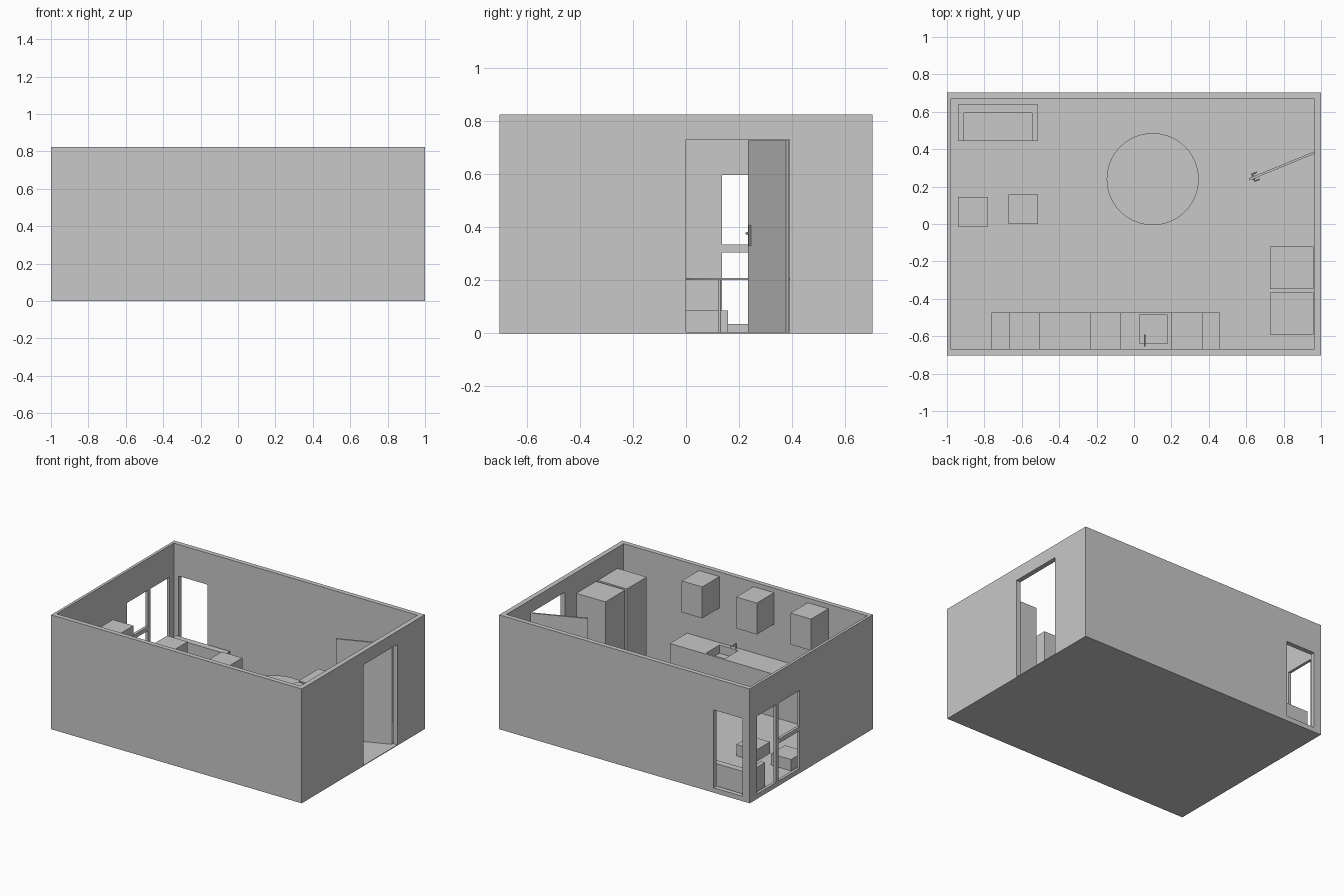
import bpy
import math
from mathutils import Matrix, Vector

cube = bpy.data.objects.get("Cube")
if cube:
    bpy.data.objects.remove(cube, do_unlink=True)

# Single plaster colour
GREY = (0.58, 0.58, 0.58, 1)
plaster = bpy.data.materials.new("plain_grey")
plaster.use_nodes = True
plaster.diffuse_color = GREY
plaster.node_tree.nodes["Principled BSDF"].inputs["Base Color"].default_value = GREY


def box(name, x, y, z):
    """Box from its (min, max) range on each axis."""
    size = [b - a for a, b in (x, y, z)]
    mid = [(a + b) / 2 for a, b in (x, y, z)]
    bpy.ops.mesh.primitive_cube_add(size=1)
    ob = bpy.context.object
    ob.name = name
    ob.data.transform(Matrix.Translation(mid) @ Matrix.Diagonal((*size, 1)))
    ob.data.materials.append(plaster)
    return ob


def cylinder(name, radius, start, end, sides=16):
    start, end = Vector(start), Vector(end)
    axis = end - start
    bpy.ops.mesh.primitive_cylinder_add(vertices=sides, radius=radius, depth=axis.length)
    ob = bpy.context.object
    ob.name = name
    turn = axis.to_track_quat('Z', 'Y').to_matrix().to_4x4()
    ob.data.transform(Matrix.Translation((start + end) / 2) @ turn)
    ob.data.materials.append(plaster)
    bpy.ops.object.shade_smooth_by_angle()
    return ob


def cut(target, *ranges):
    cutter = box("cutter", *ranges)
    cutter.hide_render = True
    mod = target.modifiers.new("opening", 'BOOLEAN')
    mod.operation = 'DIFFERENCE'
    mod.solver = 'EXACT'
    mod.object = cutter
    bpy.context.view_layer.objects.active = target
    bpy.ops.object.modifier_apply(modifier=mod.name)
    bpy.data.objects.remove(cutter, do_unlink=True)


# Room shell: open top, thin floor
FLOOR = 0.005
room = box("room_walls", (-1, 1), (-0.702, 0.702), (0, 0.825))
cut(room, (-0.98, 0.965), (-0.668, 0.668), (FLOOR, 1))
cut(room, (0.9, 1.1), (0, 0.39), (FLOOR, 0.73))                # doorway
cut(room, (-0.944, -0.712), (0.6, 0.8), (0.035, 0.597))        # back window
cut(room, (-1.1, -0.9), (0.4, 0.62), (0.035, 0.597))           # tall side window
cut(room, (-1.1, -0.9), (0.135, 0.375), (0.335, 0.597))        # upper side pane
cut(room, (-1.1, -0.9), (0.135, 0.375), (0.035, 0.305))        # lower side pane

# Kitchen counter with recessed sink
counter = box("counter", (-0.762, 0.46), (-0.668, -0.472), (FLOOR, 0.315))
cut(counter, (0.03, 0.18), (-0.639, -0.487), (0.255, 0.5))
cylinder("sink_drain", 0.006, (0.103, -0.565, 0.25), (0.103, -0.565, 0.257))
cylinder("faucet_post", 0.004, (0.058, -0.652, 0.31), (0.058, -0.652, 0.353))
cylinder("faucet_spout", 0.004, (0.058, -0.655, 0.35), (0.058, -0.59, 0.35))

# Wall cabinets
for i, left in enumerate((-0.668, -0.235, 0.201)):
    box(f"wall_cabinet_{i + 1}", (left, left + 0.164), (-0.668, -0.472), (0.565, 0.792))

# Tall appliances by the side wall
for i, front in enumerate((-0.592, -0.347)):
    box(f"tall_cupboard_{i + 1}", (0.728, 0.96), (front, front + 0.226), (FLOOR, 0.677))

# Round table on four thin legs
TX, TY = 0.1, 0.24
cylinder("table_top", 0.246, (TX, TY, 0.201), (TX, TY, 0.209), 64)
for sx in (-1, 1):
    for sy in (-1, 1):
        px, py = TX + sx * 0.113, TY + sy * 0.113
        cylinder("table_leg", 0.005, (px, py, FLOOR), (px, py, 0.203))

# Sofa: block with the seat cut between back and arms
sofa = box("sofa", (-0.941, -0.513), (0.443, 0.64), (FLOOR, 0.18))
cut(sofa, (-0.909, -0.545), (0.4, 0.593), (0.09, 0.3))

# Two stools
box("stool_left", (-0.67, -0.513), (0, 0.158), (FLOOR, 0.087))
box("stool_right", (-0.94, -0.781), (-0.013, 0.145), (FLOOR, 0.087))

# Open door leaf with handles, built along +x from the hinge and swung round
leaf = [box("door_leaf", (0, 0.378), (-0.006, 0.006), (FLOOR, 0.727))]
for side in (-1, 1):
    near, far = side * 0.005, side * 0.01
    leaf.append(box("handle_plate", (0.345, 0.361), sorted((near, far)), (0.33, 0.408)))
    leaf.append(cylinder("handle_stem", 0.004, (0.353, near, 0.377), (0.353, side * 0.022, 0.377)))
    leaf.append(cylinder("handle_lever", 0.004, (0.357, side * 0.02, 0.377), (0.325, side * 0.02, 0.377)))
swing = math.atan2(-0.145, -0.353)
for ob in leaf:
    ob.data.transform(Matrix.Translation((0.965, 0.382, 0)) @ Matrix.Rotation(swing, 4, 'Z'))
